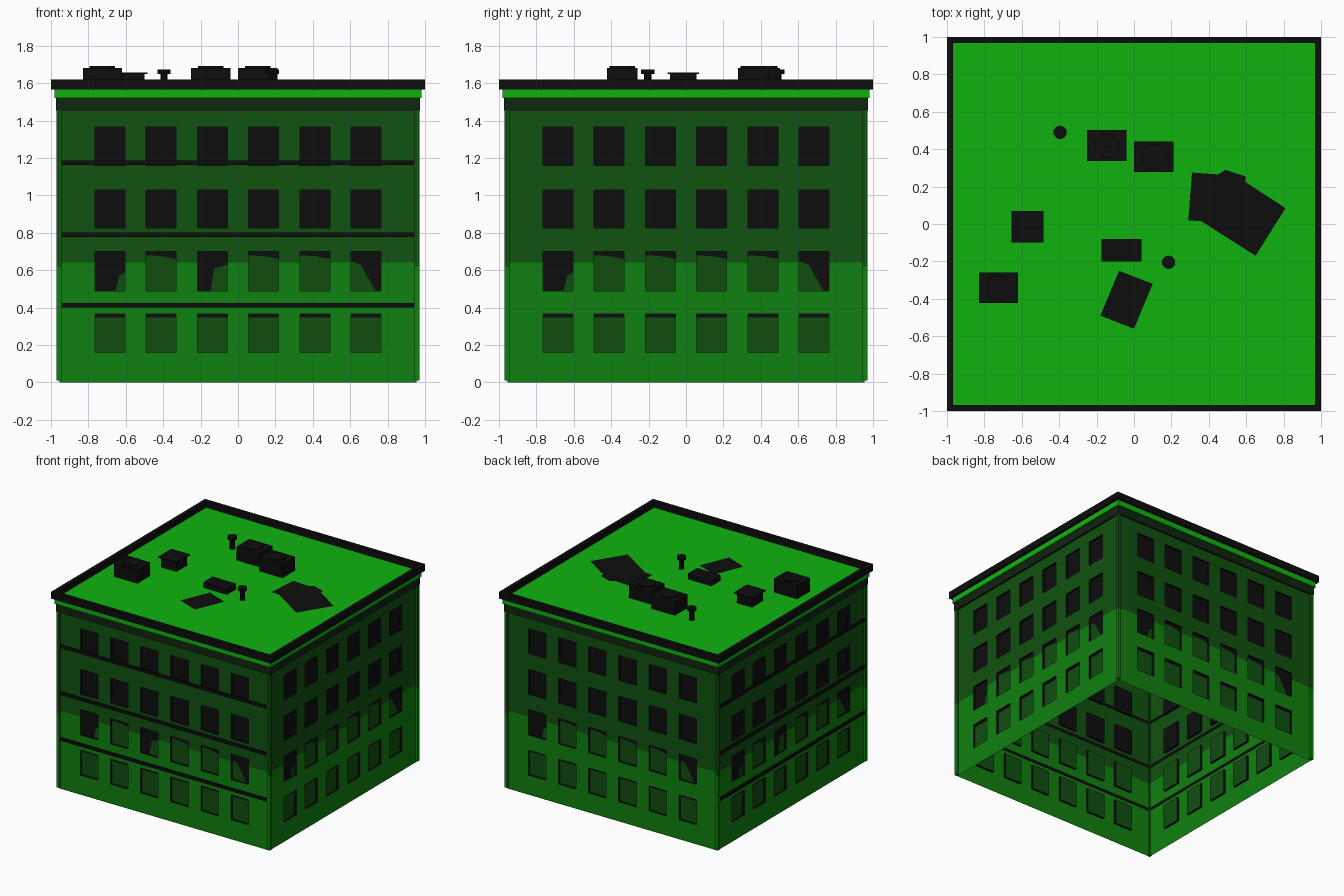
import bpy, bmesh, math
from mathutils import Matrix, Vector

if "Cube" in bpy.data.objects:
    bpy.data.objects.remove(bpy.data.objects["Cube"])


def colour(name, rgb):
    m = bpy.data.materials.new(name)
    m.diffuse_color = (*rgb, 1)
    m.use_nodes = True
    m.node_tree.nodes["Principled BSDF"].inputs["Base Color"].default_value = m.diffuse_color
    return m


BLACK = colour("black", (0.004, 0.004, 0.004))
ROOF = colour("bright green", (0.005, 0.45, 0.005))
LOWER = colour("wall green", (0.005, 0.22, 0.005))
UPPER = colour("dark green", (0.005, 0.085, 0.005))
FRIEZE = colour("deep green", (0.005, 0.018, 0.005))
GLASS = colour("window green", (0.005, 0.075, 0.005))
WALL = 0.955          # distance of the wall plane from the centre
SPLIT = 0.64          # height where the wall colour changes
DEPTH = 0.018         # window recess
COLS = [-0.685 + 0.274 * i for i in range(6)]
ROWS = [(0.16, 0.365), (0.49, 0.70), (0.825, 1.03), (1.16, 1.365)]


def finish(name, bm, mats):
    me = bpy.data.meshes.new(name)
    bm.to_mesh(me)
    bm.free()
    for m in mats:
        me.materials.append(m)
    ob = bpy.data.objects.new(name, me)
    bpy.context.collection.objects.link(ob)
    return ob


def add_box(bm, lo, hi, mat=0):
    c = [(a + b) / 2 for a, b in zip(lo, hi)]
    s = [b - a for a, b in zip(lo, hi)]
    r = bmesh.ops.create_cube(bm, size=1, matrix=Matrix.Translation(c) @ Matrix.Diagonal((*s, 1)))
    for f in {f for v in r["verts"] for f in v.link_faces}:
        f.material_index = mat


def add_cyl(bm, x, y, z0, z1, r, n=16):
    bmesh.ops.create_cone(bm, cap_ends=True, segments=n, radius1=r, radius2=r, depth=z1 - z0,
                          matrix=Matrix.Translation((x, y, (z0 + z1) / 2)))


def poly(bm, pts, mat=0):
    f = bm.faces.new([bm.verts.new(p) for p in pts])
    f.material_index = mat
    return f


def ring(name, inner, outer, z0, z1, mat):
    # square frame running round the building
    bm = bmesh.new()
    for k in range(4):
        rot = Matrix.Rotation(k * math.pi / 2, 3, 'Z')
        P = lambda r, z, s: rot @ Vector((s * r, -r, z))
        prof = [(inner, z0), (outer, z0), (outer, z1), (inner, z1)]
        for i in range(4):
            a, b = prof[i], prof[(i + 1) % 4]
            poly(bm, [P(*a, -1), P(*a, 1), P(*b, 1), P(*b, -1)])
    bmesh.ops.remove_doubles(bm, verts=bm.verts, dist=1e-5)
    bmesh.ops.recalc_face_normals(bm, faces=bm.faces)
    return finish(name, bm, [mat])


def facade(name, k):
    # wall grid with recessed windows
    bm = bmesh.new()
    rot = Matrix.Rotation(k * math.pi / 2, 3, 'Z')
    P = lambda u, z, d=0: rot @ Vector((u, -WALL + d, z))
    rect = lambda u0, u1, z0, z1, d, m: poly(
        bm, [P(u0, z0, d), P(u1, z0, d), P(u1, z1, d), P(u0, z1, d)], m)
    us = [-WALL] + [c + s * 0.08 for c in COLS for s in (-1, 1)] + [WALL]
    zs = sorted([0, SPLIT, 1.565] + [z for r in ROWS for z in r])
    for u0, u1 in zip(us, us[1:]):
        for z0, z1 in zip(zs, zs[1:]):
            zm = (z0 + z1) / 2
            if not (any(abs((u0 + u1) / 2 - c) < 0.01 for c in COLS)
                    and any(a < zm < b for a, b in ROWS)):
                rect(u0, u1, z0, z1, 0, 0 if zm < SPLIT else 1)
    for i, c in enumerate(COLS):
        for j, (a, b) in enumerate(ROWS):
            l, r = c - 0.08, c + 0.08
            # pane and black reveals
            rect(l, r, a, b, DEPTH, 2 if j < 2 else 3)
            for p, q in (((l, a), (r, a)), ((r, a), (r, b)), ((r, b), (l, b)), ((l, b), (l, a))):
                poly(bm, [P(*p), P(*q), P(*q, DEPTH), P(*p, DEPTH)], 3)
            # dark areas on the lower panes
            d = DEPTH - 0.003
            if j == 0:
                rect(l, r, b - 0.018, b, d, 3)
            elif j == 1:
                if i == 0:
                    shape = [(l, a), (c + 0.03, a), (c + 0.05, a + 0.08), (r, a + 0.1), (r, b), (l, b)]
                elif i == 2 and k in (0, 3):
                    shape = [(l, a), (c - 0.01, a), (c + 0.01, a + 0.12), (r, a + 0.14), (r, b), (l, b)]
                elif i == 5:
                    shape = [(c + 0.05, a), (r, a), (r, b), (l, b), (l, b - 0.05), (c - 0.03, b - 0.07)]
                else:
                    shape = [(l, b - 0.02), (c, b - 0.025), (r, b - 0.04), (r, b), (l, b)]
                poly(bm, [P(u, z, d) for u, z in shape], 3)
    bmesh.ops.remove_doubles(bm, verts=bm.verts, dist=1e-5)
    finish(name, bm, [LOWER, UPPER, GLASS, BLACK])


for k, side in enumerate(("front", "right", "back", "left")):
    facade(side + "_wall", k)

# corner pilasters in both wall colours
bm = bmesh.new()
for sx in (-1, 1):
    for sy in (-1, 1):
        for z0, z1, m in ((0.01, 0.62, 0), (0.62, 1.46, 1)):
            xs, ys = sorted((sx * 0.943, sx * 0.97)), sorted((sy * 0.943, sy * 0.97))
            add_box(bm, (xs[0], ys[0], z0), (xs[1], ys[1], z1), m)
finish("corner_pilasters", bm, [LOWER, UPPER])

# string courses on the two street sides
for name, k in (("front_string_courses", 0), ("left_string_courses", 3)):
    bm = bmesh.new()
    for z in (0.413, 0.79, 1.175):
        add_box(bm, (-0.943, -0.967, z - 0.012), (0.943, -WALL + 0.002, z + 0.012))
    bm.transform(Matrix.Rotation(k * math.pi / 2, 4, 'Z'))
    finish(name, bm, [BLACK])

# cornice and parapet
ring("frieze", 0.95, 0.972, 1.455, 1.52, FRIEZE)
ring("cornice_band", 0.95, 0.982, 1.52, 1.565, ROOF)
ring("parapet", 0.968, 1.0, 1.565, 1.62, BLACK)

bm = bmesh.new()
Z = 1.57
poly(bm, [(-0.97, -0.97, Z), (0.97, -0.97, Z), (0.97, 0.97, Z), (-0.97, 0.97, Z)])
finish("roof", bm, [ROOF])

# air units with a round fan cap
for i, (x, y) in enumerate(((-0.725, -0.34), (-0.145, 0.42), (0.105, 0.36))):
    bm = bmesh.new()
    add_box(bm, (x - 0.105, y - 0.082, Z), (x + 0.105, y + 0.082, 1.682))
    add_cyl(bm, x, y, 1.682, 1.692, 0.068)
    finish("air_unit_%d" % (i + 1), bm, [BLACK])

# hatch with overhanging lid, and a low skylight
bm = bmesh.new()
add_box(bm, (-0.64, -0.085, Z), (-0.50, 0.055, 1.648))
add_box(bm, (-0.655, -0.10, 1.648), (-0.485, 0.07, 1.658))
finish("roof_hatch", bm, [BLACK])
bm = bmesh.new()
add_box(bm, (-0.175, -0.20, Z), (0.04, -0.08, 1.615))
finish("skylight", bm, [BLACK])

# pipe vents with caps
for i, (x, y) in enumerate(((-0.395, 0.49), (0.185, -0.205))):
    bm = bmesh.new()
    add_cyl(bm, x, y, Z, 1.655, 0.02, 10)
    add_cyl(bm, x, y, 1.65, 1.672, 0.036, 10)
    finish("pipe_vent_%d" % (i + 1), bm, [BLACK])

# flat tar patches on the roof
patches = {
    "small_patch": [(-0.08, -0.25), (-0.18, -0.49), (0.0, -0.56), (0.10, -0.32)],
    "large_patch": [(0.31, 0.275), (0.29, 0.02), (0.36, 0.015), (0.65, -0.17), (0.81, 0.085),
                    (0.595, 0.225), (0.595, 0.255), (0.49, 0.29), (0.45, 0.265)],
}
for name, pts in patches.items():
    bm = bmesh.new()
    poly(bm, [(x, y, Z + 0.004) for x, y in pts])
    finish(name, bm, [BLACK])
